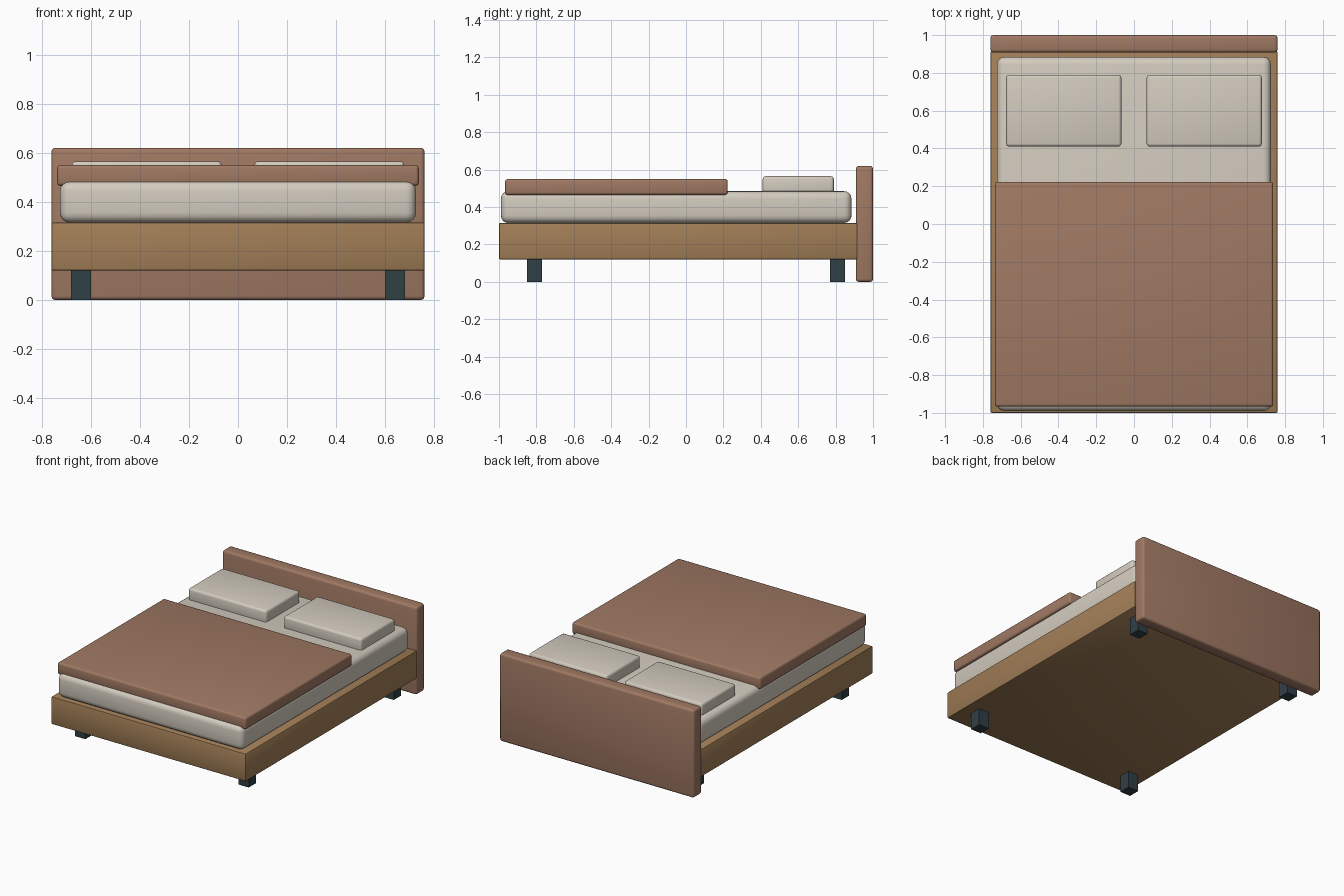
import bpy
import math

if "Cube" in bpy.data.objects:
    bpy.data.objects.remove(bpy.data.objects["Cube"])


def material(name, color):
    mat = bpy.data.materials.new(name)
    mat.diffuse_color = (*color, 1)
    mat.use_nodes = True
    mat.node_tree.nodes["Principled BSDF"].inputs["Base Color"].default_value = mat.diffuse_color
    return mat


WOOD = material("wood", (0.36, 0.21, 0.095))
FABRIC = material("fabric", (0.35, 0.19, 0.125))
LINEN = material("linen", (0.65, 0.60, 0.52))
METAL = material("dark_metal", (0.03, 0.05, 0.06))


def box(name, x, y, z, mat, bevel=0.0, segments=3):
    """Box spanning the given (min, max) ranges, with rounded edges."""
    ranges = (x, y, z)
    bpy.ops.mesh.primitive_cube_add(size=1, location=[(a + b) / 2 for a, b in ranges])
    obj = bpy.context.object
    obj.name = name
    obj.scale = [b - a for a, b in ranges]
    bpy.ops.object.transform_apply(location=False, rotation=False, scale=True)
    obj.data.materials.append(mat)
    if bevel:
        mod = obj.modifiers.new("Rounded edges", 'BEVEL')
        mod.width = bevel
        mod.segments = segments
        bpy.ops.object.modifier_apply(modifier=mod.name)
        bpy.ops.object.shade_smooth_by_angle(angle=math.radians(35))
    return obj


# Frame and headboard
box("bed_frame", (-0.76, 0.76), (-1.0, 0.915), (0.12, 0.315), WOOD, 0.007, 2)
box("headboard", (-0.76, 0.76), (0.908, 1.0), (0.0, 0.62), FABRIC, 0.016)

# Mattress and blanket
box("mattress", (-0.725, 0.725), (-0.99, 0.885), (0.315, 0.485), LINEN, 0.04, 4)
box("blanket", (-0.737, 0.737), (-0.967, 0.223), (0.465, 0.55), FABRIC, 0.014)

# Pillows and legs, mirrored left and right
for side, sx in (("left", -1), ("right", 1)):
    px = sorted((sx * 0.067, sx * 0.677))
    box(side + "_pillow", px, (0.41, 0.79), (0.465, 0.565), LINEN, 0.016)
    lx = sorted((sx * 0.598, sx * 0.68))
    for end, cy in (("front", -0.81), ("back", 0.81)):
        box(f"{end}_{side}_leg", lx, (cy - 0.041, cy + 0.041), (0.0, 0.125), METAL)
